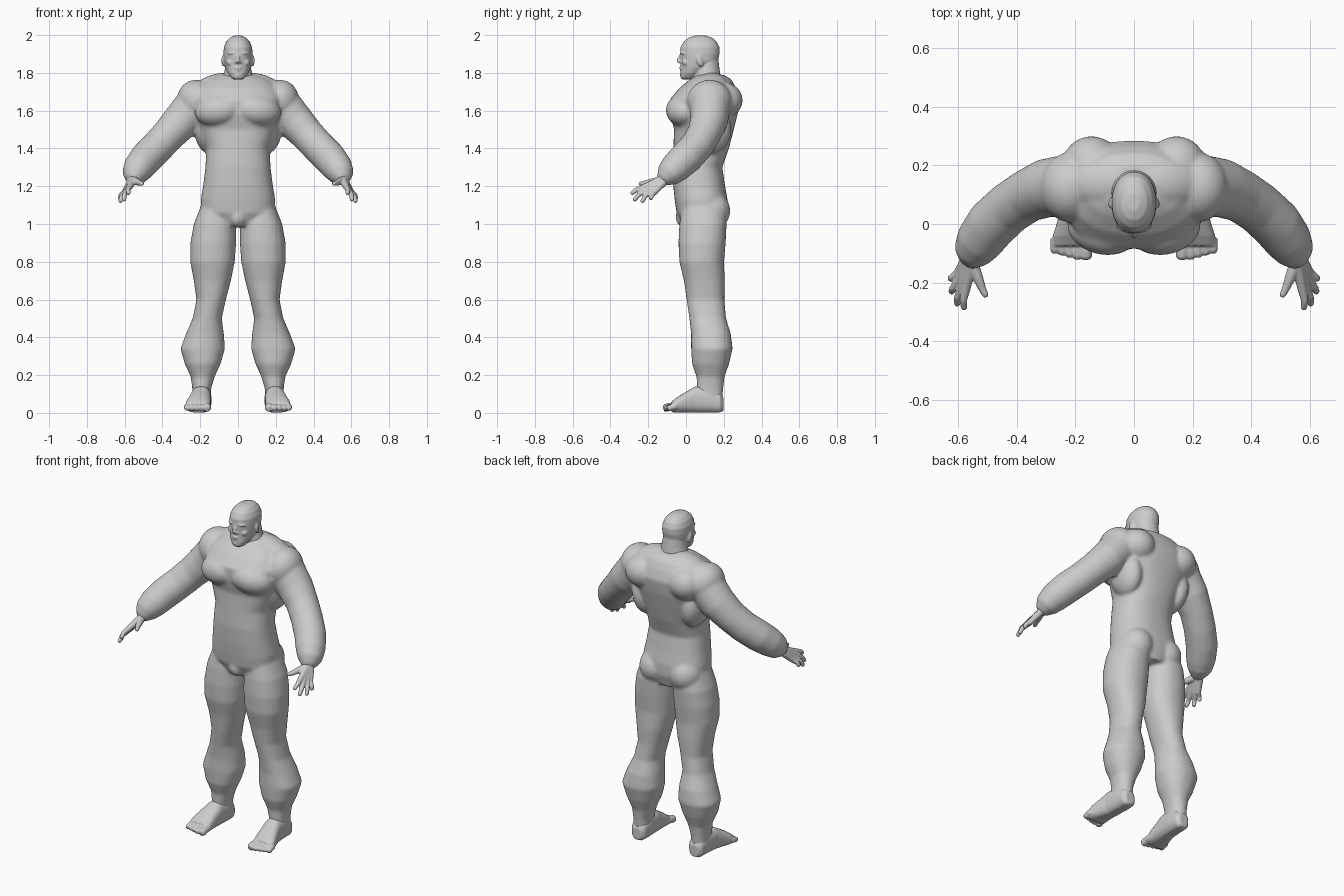
import bpy, bmesh, math
from mathutils import Vector, Matrix

skin = bpy.data.materials.new("grey_skin")
skin.diffuse_color = (0.6, 0.6, 0.6, 1)


def loft(bm, secs, axis=None, p=2.0, s=1, n=28):
    """Skin rounded sections (x, y, z, half width, half depth); s=-1 mirrors in x."""
    pts = [Vector(q[:3]) for q in secs]
    rings = []
    for i, q in enumerate(secs):
        if axis == 'z':
            u, v = Vector((1, 0, 0)), Vector((0, 1, 0))
        elif axis == 'y':
            u, v = Vector((1, 0, 0)), Vector((0, 0, 1))
        else:
            t = (pts[min(i + 1, len(pts) - 1)] - pts[max(i - 1, 0)]).normalized()
            u = t.cross(Vector((0, 0, 1))).normalized()
            v = u.cross(t)
        ring = []
        for k in range(n):
            c, d = math.cos(math.tau * k / n), math.sin(math.tau * k / n)
            f = (abs(c) ** p + abs(d) ** p) ** (-1 / p)
            w = pts[i] + u * (q[3] * c * f) + v * (q[-1] * d * f)
            ring.append(bm.verts.new((w.x * s, w.y, w.z)))
        rings.append(ring)
    for a, b in zip(rings, rings[1:]):
        for k in range(n):
            bm.faces.new((a[k], a[(k + 1) % n], b[(k + 1) % n], b[k]))
    bm.faces.new(rings[0])
    bm.faces.new(rings[-1])


def ball(bm, loc, size, rot=(0, 0, 0), s=1):
    """Ellipsoid muscle or feature; s=-1 mirrors in x."""
    m = Matrix.Translation(loc)
    for a, ax in zip(rot, 'XYZ'):
        m = m @ Matrix.Rotation(math.radians(a), 4, ax)
    m = Matrix.Diagonal((s, 1, 1, 1)) @ m @ Matrix.Diagonal((*size, 1))
    bmesh.ops.create_uvsphere(bm, u_segments=24, v_segments=16, radius=1, matrix=m)


def finish(name, bm, voxel, smooth):
    """Fuse the overlapping volumes of one part into a smooth skin."""
    bmesh.ops.recalc_face_normals(bm, faces=bm.faces)
    me = bpy.data.meshes.new(name)
    bm.to_mesh(me)
    bm.free()
    me.materials.append(skin)
    ob = bpy.data.objects.new(name, me)
    bpy.context.collection.objects.link(ob)
    r = ob.modifiers.new("fuse", 'REMESH')
    r.mode, r.voxel_size, r.use_smooth_shade = 'VOXEL', voxel, True
    m = ob.modifiers.new("soften", 'SMOOTH')
    m.factor, m.iterations = 0.5, smooth
    return ob


# body: torso, arms and legs fused together
bm = bmesh.new()
loft(bm, [(0, .09, .99, .10, .11), (0, .085, 1.06, .195, .135), (0, .08, 1.13, .197, .14),
          (0, .07, 1.2, .185, .137), (0, .06, 1.3, .172, .132), (0, .08, 1.4, .168, .147),
          (0, .095, 1.5, .205, .158), (0, .095, 1.58, .235, .178), (0, .1, 1.66, .24, .185),
          (0, .115, 1.72, .215, .15), (0, .13, 1.765, .165, .11), (0, .13, 1.79, .10, .07)],
     axis='z', p=2.4, n=40)
for s in (1, -1):
    # chest, shoulder blade, shoulder, trapezius, side of back, buttock
    ball(bm, (.105, -.015, 1.6), (.125, .09, .085), (0, 8, 12), s)
    ball(bm, (.145, .2, 1.655), (.10, .1, .095), (0, 0, -15), s)
    ball(bm, (.215, .125, 1.65), (.105, .12, .115), (0, 25, 0), s)
    ball(bm, (.11, .14, 1.735), (.13, .085, .06), (0, 14, 0), s)
    ball(bm, (.165, .13, 1.5), (.07, .11, .13), (0, 8, 0), s)
    ball(bm, (.1, .135, 1.07), (.095, .1, .1), (0, 0, 0), s)
    # arm
    loft(bm, [(.17, .125, 1.69, .08), (.23, .13, 1.625, .107), (.30, .122, 1.545, .10),
              (.365, .095, 1.475, .09), (.425, .055, 1.41, .088), (.485, 0, 1.35, .088),
              (.525, -.055, 1.30, .082), (.548, -.095, 1.262, .068),
              (.555, -.12, 1.24, .045), (.56, -.132, 1.23, .032)], s=s)
    # leg
    loft(bm, [(.11, .09, 1.1, .085, .11), (.122, .09, 1.0, .112, .125), (.131, .085, .9, .121, .125),
              (.135, .083, .8, .118, .118), (.136, .097, .7, .098, .108),
              (.142, .103, .6, .078, .1), (.163, .115, .5, .077, .097),
              (.175, .132, .42, .1, .105), (.187, .137, .34, .118, .11),
              (.187, .13, .26, .095, .098), (.187, .13, .19, .063, .074),
              (.192, .127, .13, .05, .07), (.193, .125, .07, .048, .068)], axis='z', p=2.2, s=s)
# groin
ball(bm, (0, -.005, 1.035), (.045, .05, .055))
finish("body", bm, .009, 6)

# feet with five toes
for s, side in ((1, "left"), (-1, "right")):
    bm = bmesh.new()
    loft(bm, [(.192, .198, .045, .028, .035), (.192, .18, .055, .046, .055),
              (.192, .12, .07, .052, .07), (.196, .05, .07, .054, .07), (.204, 0, .056, .06, .056),
              (.211, -.04, .044, .066, .044), (.214, -.075, .032, .064, .03)],
         axis='y', p=2.5, s=s)
    for i in range(5):
        x, r = .168 + .0255 * i - (.004 if i == 0 else 0), (.021 if i == 0 else .0155)
        tip = -.108 + .007 * max(i - 1, 0)
        loft(bm, [(x, -.05, .035, r), (x, tip + .02, .032, r), (x, tip, .026, r * 1.05),
                  (x, tip - .012, .022, r * .7)], s=s, n=14)
    for v in bm.verts:
        v.co.z = max(v.co.z, .003)
    finish(side + "_foot", bm, .005, 3)

    # hand: palm, four fingers and thumb
    bm = bmesh.new()
    loft(bm, [(.548, -.09, 1.255, .03), (.562, -.13, 1.228, .03)], s=s)
    knuckles = [(.573, -.218, 1.197), (.584, -.207, 1.183), (.594, -.19, 1.172), (.6, -.168, 1.168)]
    tips = [(.58, -.292, 1.16), (.605, -.278, 1.124), (.625, -.235, 1.115), (.628, -.188, 1.13)]
    for i, (k, t) in enumerate(zip(knuckles, tips)):
        base = (.558 + .004 * i, -.142 + .008 * i, 1.23 - .003 * i)
        k, t = Vector(k), Vector(t)
        mid = k.lerp(t, .55) + Vector((.006, -.004, .004))
        loft(bm, [(*base, .02), (*k, .0165), (*mid, .0125), (*k.lerp(t, .9), .0115), (*t, .007)], s=s, n=14)
    loft(bm, [(.55, -.14, 1.23, .022), (.532, -.185, 1.222, .018), (.518, -.22, 1.216, .0135),
              (.507, -.242, 1.213, .011), (.504, -.25, 1.212, .006)], s=s, n=14)
    finish(side + "_hand", bm, .004, 2)

# head with neck and face
bm = bmesh.new()
loft(bm, [(0, .115, 1.71, .1, .085), (0, .11, 1.77, .083, .075), (0, .11, 1.82, .07, .068),
          (0, .11, 1.88, .06, .06)], axis='z')
loft(bm, [(0, .0, 1.765, .02, .02), (0, .012, 1.775, .037, .041), (0, .03, 1.8, .055, .06),
          (0, .055, 1.83, .068, .083), (0, .07, 1.865, .075, .099), (0, .073, 1.9, .077, .104),
          (0, .074, 1.935, .075, .103), (0, .075, 1.965, .063, .088), (0, .076, 1.986, .044, .063),
          (0, .076, 1.997, .02, .03)], axis='z', p=2.15, n=36)
# nose, lips and chin
loft(bm, [(0, -.022, 1.9, .008, .01), (0, -.033, 1.875, .009, .013), (0, -.036, 1.86, .013, .014),
          (0, -.028, 1.851, .01, .01)], axis='z', n=16)
ball(bm, (0, -.024, 1.828), (.022, .012, .006))
ball(bm, (0, -.022, 1.817), (.019, .012, .006))
ball(bm, (0, -.014, 1.788), (.02, .018, .015))
for s in (1, -1):
    # brow, cheek, eyelid, nostril, ear
    ball(bm, (.032, -.014, 1.905), (.026, .014, .008), (0, 6, 22), s)
    ball(bm, (.042, .0, 1.855), (.02, .02, .018), (0, 0, 25), s)
    ball(bm, (.031, -.013, 1.888), (.013, .009, .006), (0, 0, 18), s)
    ball(bm, (.012, -.026, 1.856), (.008, .01, .007), (0, 0, 0), s)
    ball(bm, (.076, .075, 1.865), (.01, .02, .032), (12, 0, 20), s)
finish("head", bm, .0045, 2)
